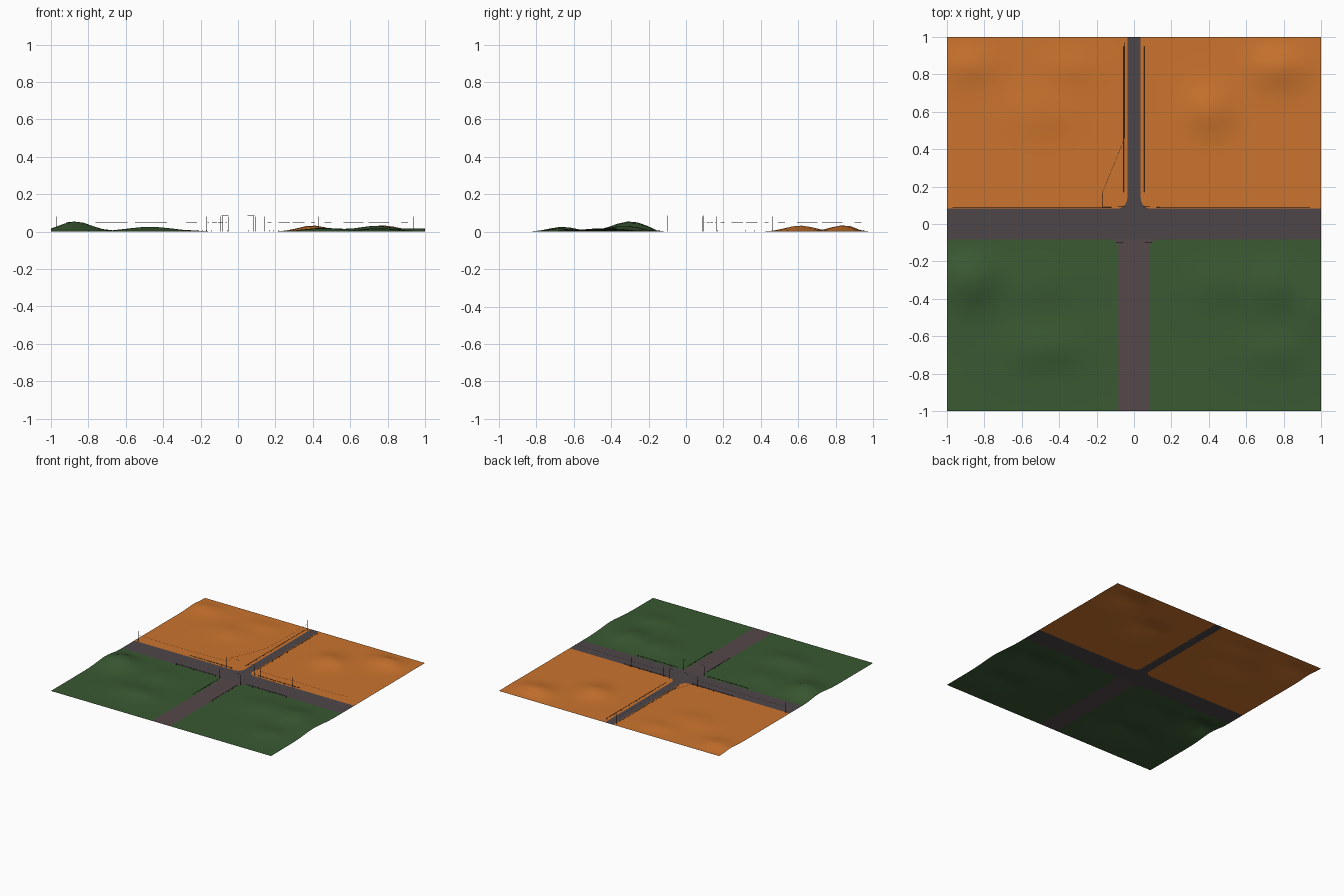
import bpy, bmesh, math
from mathutils import Vector

if "Cube" in bpy.data.objects:
    bpy.data.objects.remove(bpy.data.objects["Cube"])

def material(name, col):
    m = bpy.data.materials.new(name)
    m.diffuse_color = (*col, 1)
    m.use_nodes = True
    m.node_tree.nodes["Principled BSDF"].inputs["Base Color"].default_value = m.diffuse_color
    return m

ORANGE = material("orange soil", (0.60, 0.175, 0.027))
GREEN = material("dark green grass", (0.042, 0.10, 0.032))
ASPHALT = material("grey asphalt", (0.077, 0.061, 0.067))
BROWN = material("brownish asphalt", (0.091, 0.065, 0.068))
METAL = material("dark metal", (0.03, 0.035, 0.04))

def finish(name, bm, mat, smooth=False):
    me = bpy.data.meshes.new(name)
    bm.to_mesh(me)
    bm.free()
    me.materials.append(mat)
    for p in me.polygons:
        p.use_smooth = smooth
    ob = bpy.data.objects.new(name, me)
    bpy.context.collection.objects.link(ob)
    return ob

# Road layout: half widths and corner radii
ROAD, NORTH, SOUTH = 0.082, 0.036, 0.082
N_R, S_R = 0.055, 0.05

def face(bm, pts):
    f = bm.faces.new([bm.verts.new((x, y, 0)) for x, y in pts])
    f.normal_update()
    if f.normal.z < 0:
        f.normal_flip()

def arc(sx, sy, w, r):
    """Rounded corner between a side road of half width w and the main road."""
    cx, cy = w + r, ROAD + r
    return [(sx * (cx - r * math.cos(a)), sy * (cy - r * math.sin(a)))
            for a in [math.pi / 2 * i / 6 for i in range(7)]]

def road(name, rects, corners, mat):
    bm = bmesh.new()
    for x0, x1, y0, y1 in rects:
        face(bm, [(x0, y0), (x1, y0), (x1, y1), (x0, y1)])
    for sx, sy, w, r in corners:
        face(bm, [(sx * w, sy * ROAD)] + arc(sx, sy, w, r))
    finish(name, bm, mat)

road("main_road", [(-1, 1, -ROAD, ROAD)], [], ASPHALT)
road("north_road", [(-NORTH, NORTH, ROAD, 1)], [(s, 1, NORTH, N_R) for s in (-1, 1)], ASPHALT)
road("south_road", [(-SOUTH, SOUTH, -1, -ROAD)], [(s, -1, SOUTH, S_R) for s in (-1, 1)], BROWN)

# Hills: x, y, height, x spread, y spread
HILLS = [(-0.87, -0.30, 0.055, 0.12, 0.13), (-0.47, -0.66, 0.026, 0.18, 0.10),
         (-0.50, -0.32, 0.014, 0.15, 0.12), (0.45, -0.32, 0.020, 0.14, 0.11),
         (0.74, -0.33, 0.032, 0.13, 0.12), (0.97, -0.45, 0.018, 0.12, 0.15),
         (0.75, -0.68, 0.018, 0.14, 0.09), (0.40, 0.61, 0.033, 0.11, 0.11),
         (0.77, 0.84, 0.034, 0.13, 0.10), (-0.88, 0.85, 0.022, 0.12, 0.09),
         (-0.50, 0.60, 0.014, 0.17, 0.12), (-0.35, 0.84, 0.012, 0.15, 0.08)]

def ground_height(x, y, w):
    h = sum(a * math.exp(-((x - cx) / sx) ** 2 - ((y - cy) / sy) ** 2)
            for cx, cy, a, sx, sy in HILLS)
    fade = lambda d, s: min(max(d / s, 0), 1)
    return h * fade(abs(x) - w - 0.03, 0.1) * fade(abs(y) - ROAD - 0.03, 0.1) * fade(1 - abs(y), 0.12)

# Four fields with a rounded inner corner, cut into a grid and raised into hills
def field(name, sx, sy, w, r, mat):
    bm = bmesh.new()
    face(bm, arc(sx, sy, w, r) + [(sx, sy * ROAD), (sx, sy), (sx * w, sy)])
    for i in range(2, 20):
        for axis, s in ((0, sx), (1, sy)):
            co, no = Vector((0, 0, 0)), Vector((0, 0, 0))
            co[axis], no[axis] = s * i * 0.0517, 1
            bmesh.ops.bisect_plane(bm, geom=bm.verts[:] + bm.edges[:] + bm.faces[:],
                                   plane_co=co, plane_no=no)
    for v in bm.verts:
        v.co.z = ground_height(v.co.x, v.co.y, w)
    finish(name, bm, mat, True)

for side, sx in (("left", -1), ("right", 1)):
    field("orange_field_" + side, sx, 1, NORTH, N_R, ORANGE)
    field("green_field_" + side, sx, -1, SOUTH, S_R, GREEN)

# Thin four-sided bars for all street furniture
def path(bm, pts, r):
    for p, q in zip(pts, pts[1:]):
        p, q = Vector(p), Vector(q)
        d = q - p
        m = d.to_track_quat('Z', 'Y').to_matrix().to_4x4()
        m.translation = (p + q) / 2
        bmesh.ops.create_cone(bm, cap_ends=True, segments=4, radius1=r, radius2=r,
                              depth=d.length, matrix=m)

# Guard rails beside the roads
bm = bmesh.new()
def rail(a, b):
    a, b = Vector((*a, 0)), Vector((*b, 0))
    up = Vector((0, 0, 0.009))
    path(bm, [a + up, b + up], 0.001)
    n = max(1, round((b - a).length / 0.05))
    for i in range(n + 1):
        p = a.lerp(b, i / n)
        path(bm, [p, p + up], 0.0008)

for s in (-1, 1):
    rail((s * 0.12, 0.09), (s * 0.5, 0.09))
    rail((s * 0.14, -0.088), (s * 0.5, -0.088))
    rail((s * 0.055, 0.17), (s * 0.055, 0.95))
    rail((s * 0.088, -0.14), (s * 0.088, -0.46))
finish("guard_rails", bm, METAL)

# Street lamps with curved arms reaching over the crossing
bm = bmesh.new()
for sx in (-1, 1):
    for x, y in ((0.085, 0.095), (0.095, -0.10)):
        pts = [(sx * x, y, 0), (sx * x, y, 0.075)]
        pts += [(sx * (x - 0.01 + 0.01 * math.cos(a)), y, 0.075 + 0.01 * math.sin(a))
                for a in (0.5, 1.0, math.pi / 2)]
        path(bm, pts + [(sx * (x - 0.035), y, 0.085)], 0.001)
finish("street_lamps", bm, METAL)

# Utility poles and sagging wires
bm = bmesh.new()
def line(stops):
    for x, y in stops:
        path(bm, [(x, y, 0), (x, y, 0.082)], 0.001)
    for (x0, y0), (x1, y1) in zip(stops, stops[1:]):
        path(bm, [(x0 + (x1 - x0) * t, y0 + (y1 - y0) * t, 0.052 - 0.02 * t * (1 - t))
                  for t in [i / 6 for i in range(7)]], 0.0006)

line([(-0.05, 0.97), (-0.05, 0.46), (-0.17, 0.165), (-0.17, 0.09), (-0.97, 0.09)])
line([(0.14, 0.09), (0.43, 0.09), (0.94, 0.09)])
finish("utility_line", bm, METAL)
